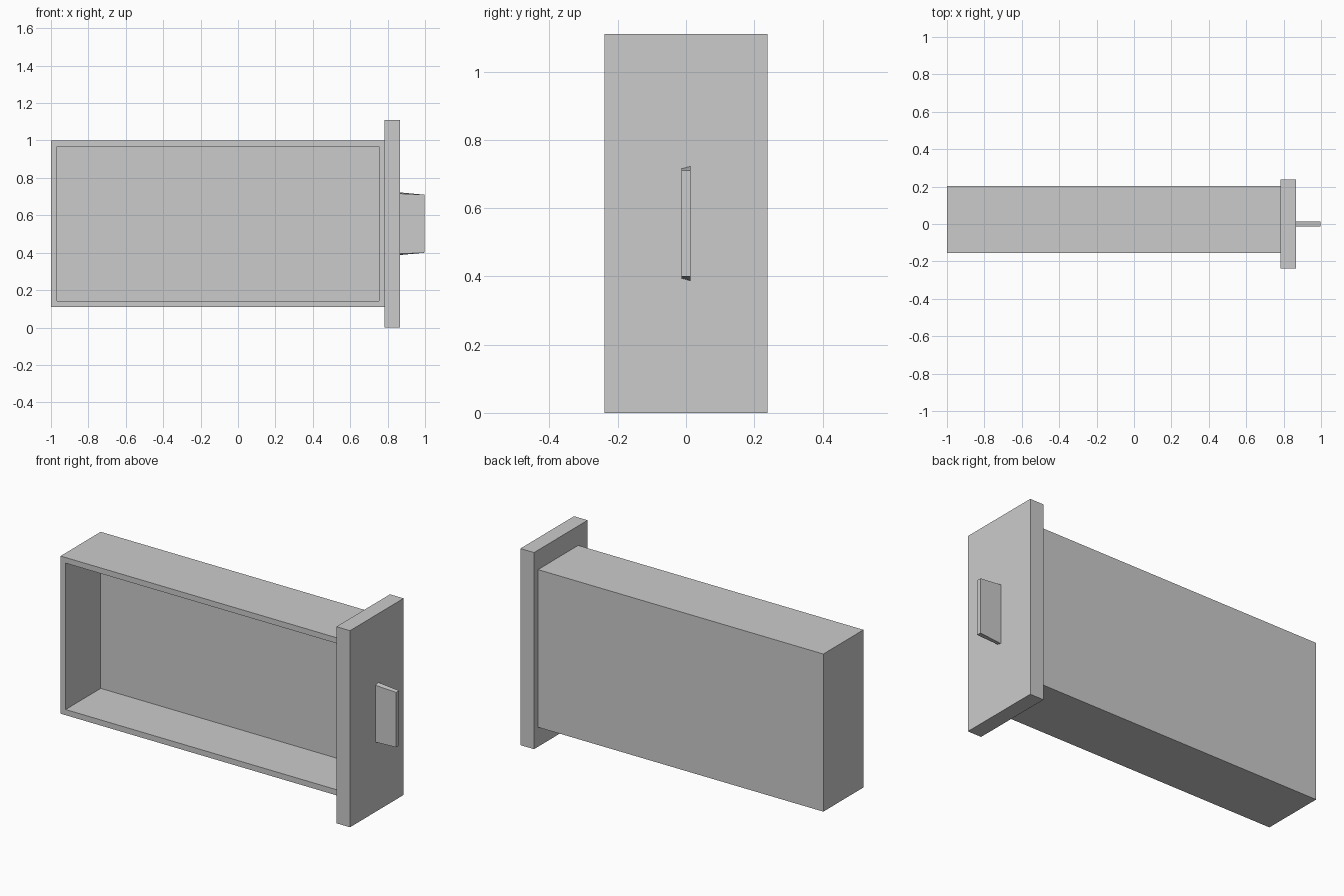
import bpy, bmesh

if "Cube" in bpy.data.objects:
    bpy.data.objects.remove(bpy.data.objects["Cube"])


def make_object(name, bm):
    bmesh.ops.recalc_face_normals(bm, faces=bm.faces)
    mesh = bpy.data.meshes.new(name)
    bm.to_mesh(mesh)
    bm.free()
    ob = bpy.data.objects.new(name, mesh)
    bpy.context.collection.objects.link(ob)
    return ob


def box_mesh(x, y, z):
    bm = bmesh.new()
    bmesh.ops.create_cube(bm, size=2)
    for v in bm.verts:
        v.co = [r[c > 0] for r, c in zip((x, y, z), v.co)]
    return bm


# Drawer tray lying on its side: the open face looks to -y
WALL = 0.045
tray = box_mesh((-1.0, 0.785), (-0.155, 0.203), (0.11, 1.0))
tray.normal_update()
mouth = min(tray.faces, key=lambda f: f.calc_center_median().y)
bmesh.ops.inset_individual(tray, faces=[mouth], thickness=WALL)
floor = bmesh.ops.extrude_discrete_faces(tray, faces=[mouth])["faces"][0]
for v in floor.verts:
    v.co.y = 0.203 - WALL
make_object("drawer_tray", tray)

# Oversized front panel
make_object("drawer_front", box_mesh((0.782, 0.867), (-0.239, 0.239), (0.0, 1.11)))

# Thin pull tab, tapering towards its free end
pull = box_mesh((0.86, 0.997), (-0.013, 0.013), (0.40, 0.71))
for v in pull.verts:
    if v.co.x < 0.9:
        flare = 0.013 if v.co.y > 0 else 0.006
        v.co.z += flare if v.co.z > 0.5 else -flare
make_object("pull_tab", pull)
